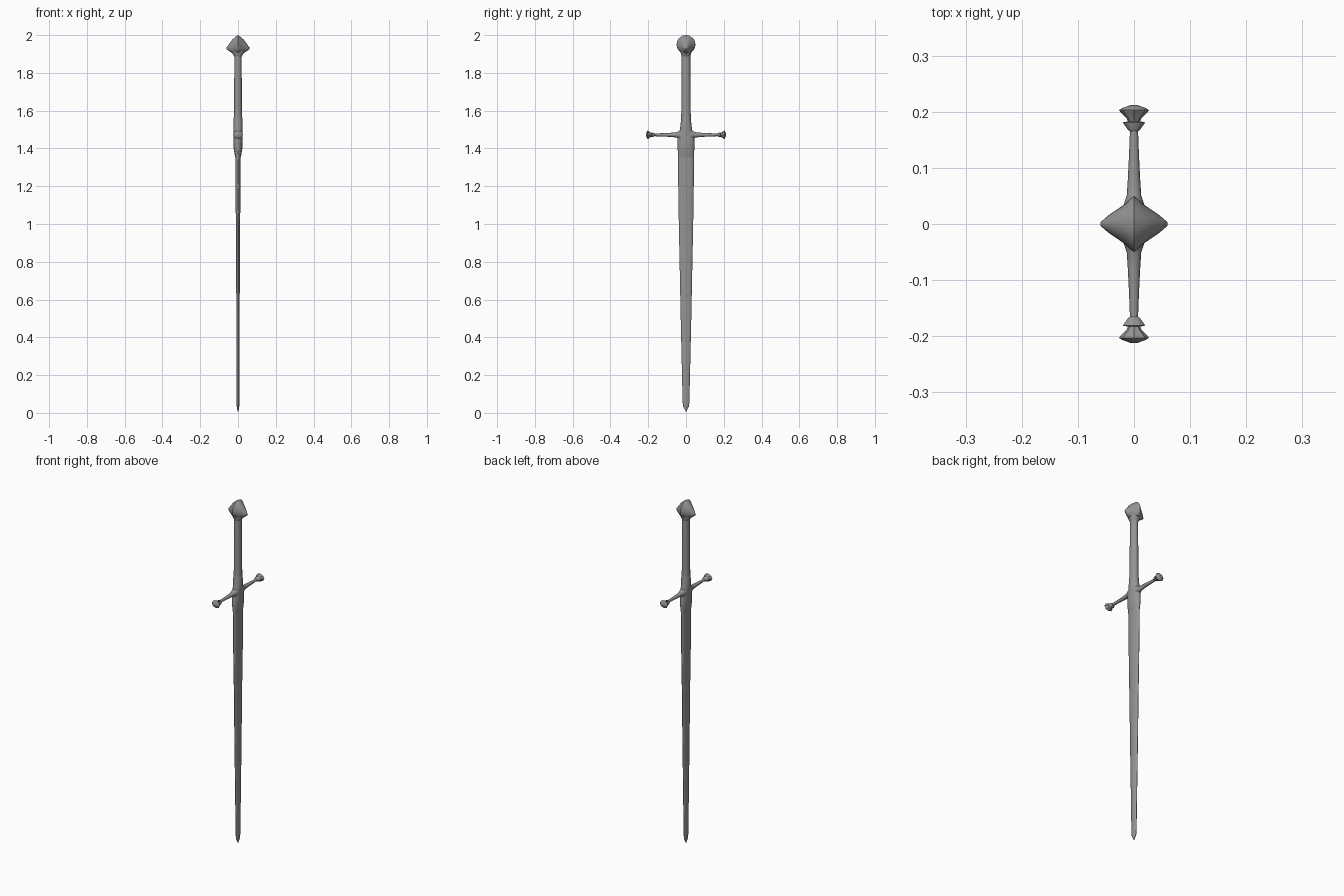
import bpy, bmesh, math

# Dark grey metal shared by all parts
steel = bpy.data.materials.new("dark_steel")
steel.diffuse_color = (0.3, 0.3, 0.3, 1)


def finish(bm, name, angle=35):
    bmesh.ops.recalc_face_normals(bm, faces=bm.faces)
    mesh = bpy.data.meshes.new(name)
    bm.to_mesh(mesh)
    bm.free()
    mesh.materials.append(steel)
    ob = bpy.data.objects.new(name, mesh)
    bpy.context.collection.objects.link(ob)
    bpy.ops.object.select_all(action='DESELECT')
    ob.select_set(True)
    bpy.context.view_layer.objects.active = ob
    bpy.ops.object.shade_smooth_by_angle(angle=math.radians(angle))
    return ob


def loft(name, rings, place, section, angle=35):
    """Skin rings (position, half a, half b) of a unit section, capped at both ends."""
    bm = bmesh.new()
    loops = [[bm.verts.new(place(p, a * u, b * v)) for u, v in section] for p, a, b in rings]
    n = len(section)
    for l0, l1 in zip(loops, loops[1:]):
        for i in range(n):
            bm.faces.new((l0[i], l0[(i + 1) % n], l1[(i + 1) % n], l1[i]))
    bm.faces.new(loops[0])
    bm.faces.new(loops[-1])
    return finish(bm, name, angle)


def circle(n, lobe=0.0):
    return [((1 - lobe * (i % 2)) * math.cos(2 * math.pi * i / n),
             (1 - lobe * (i % 2)) * math.sin(2 * math.pi * i / n)) for i in range(n)]


def upright(p, a, b):
    return (a, b, p)


# Blade: flat, softly rounded section narrowing to blunt edges
half = [(0.12, 1), (0.55, 0.85), (0.85, 0.5), (1, 0.2), (1, -0.2), (0.85, -0.5),
        (0.55, -0.85), (0.12, -1)]
blade_section = half + [(-u, -v) for u, v in half]
loft("blade", [(0.008, 0.002, 0.001), (0.035, 0.007, 0.016), (0.06, 0.008, 0.018),
               (0.5, 0.009, 0.028), (1.0, 0.010, 0.038), (1.06, 0.012, 0.039),
               (1.2, 0.013, 0.041), (1.36, 0.014, 0.043), (1.46, 0.016, 0.044)],
     upright, blade_section, 50)

# Sleeve wrapping the blade root and the start of the grip
loft("guard_sleeve", [(1.34, 0.011, 0.040), (1.37, 0.018, 0.043), (1.40, 0.023, 0.044),
                      (1.43, 0.024, 0.045), (1.455, 0.023, 0.044), (1.475, 0.023, 0.040),
                      (1.50, 0.025, 0.032), (1.535, 0.025, 0.028), (1.57, 0.022, 0.025)],
     upright, circle(20), 50)

# Grip
loft("grip", [(1.5, 0.022, 0.026), (1.6, 0.021, 0.025), (1.75, 0.020, 0.024),
              (1.9, 0.019, 0.023), (1.93, 0.019, 0.022)], upright, circle(16))

# Pommel: round wheel whose sides draw out to low-hung points (x, half y, half z)
pommel_side = [(0.060, 0.003, 0.005), (0.052, 0.010, 0.014), (0.042, 0.018, 0.024),
               (0.030, 0.026, 0.036), (0.016, 0.036, 0.044), (0.006, 0.046, 0.048)]
pommel = [(-x, a, b) for x, a, b in pommel_side] + [(0, 0.050, 0.050)] + pommel_side[::-1]
loft("pommel", pommel,
     lambda p, a, b: (p, a, 1.95 + b - 0.33 * abs(p)), circle(20), 50)
loft("pommel_collar", [(1.885, 0.018, 0.022), (1.90, 0.028, 0.027), (1.92, 0.038, 0.030),
                       (1.94, 0.034, 0.026)], upright, circle(16), 50)

# Cross guard arms and their flared, petalled ends
arm = [(0.0, 0.021, 0.034), (0.025, 0.021, 0.029), (0.036, 0.018, 0.020), (0.05, 0.013, 0.014),
       (0.08, 0.011, 0.011), (0.12, 0.009, 0.009), (0.172, 0.007, 0.007)]
collar = [(0.165, 0.007, 0.007), (0.168, 0.011, 0.009), (0.181, 0.020, 0.013),
          (0.183, 0.010, 0.009)]
flower = [(0.178, 0.009, 0.008), (0.188, 0.013, 0.012), (0.198, 0.023, 0.020),
          (0.203, 0.027, 0.023), (0.207, 0.020, 0.017), (0.212, 0.006, 0.005)]
for side, s in (("left", -1), ("right", 1)):
    def outward(p, a, b, s=s):
        return (a, s * p, 1.472 + b)
    loft("guard_arm_" + side, arm, outward, circle(12), 50)
    loft("guard_collar_" + side, collar, outward, circle(12))
    loft("guard_flower_" + side, flower, outward, circle(16, 0.1))
